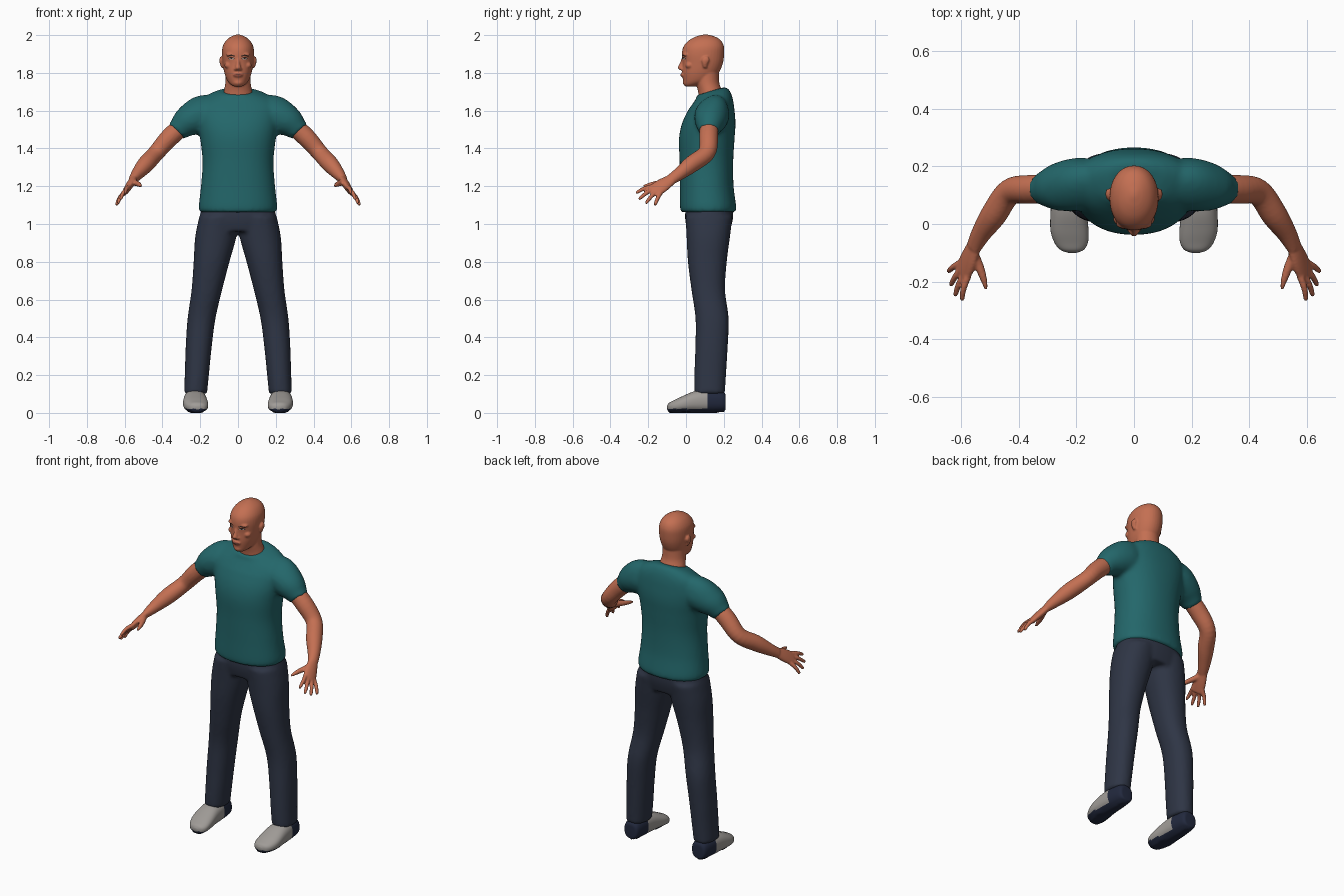
import bpy, bmesh, math
from mathutils import Vector, Matrix
from mathutils.bvhtree import BVHTree

if "Cube" in bpy.data.objects:
    bpy.data.objects.remove(bpy.data.objects["Cube"], do_unlink=True)


def material(name, rgb):
    m = bpy.data.materials.new(name)
    m.use_nodes = True
    m.diffuse_color = (*rgb, 1)
    m.node_tree.nodes["Principled BSDF"].inputs["Base Color"].default_value = (*rgb, 1)
    return m


SKIN = material("skin", (0.55, 0.16, 0.085))
SHIRT = material("teal cloth", (0.017, 0.135, 0.145))
TROUSER = material("dark denim", (0.028, 0.036, 0.06))
SHOE = material("grey canvas", (0.35, 0.33, 0.31))
SOLE = material("navy rubber", (0.016, 0.022, 0.048))
HAIR = material("dark brown", (0.04, 0.02, 0.015))
LIPS = material("lip red", (0.33, 0.085, 0.055))
EYE = material("eye white", (0.5, 0.42, 0.38))

HORIZONTAL = (Vector((1, 0, 0)), Vector((0, 1, 0)))
UPRIGHT = (Vector((1, 0, 0)), Vector((0, 0, 1)))


def spline(stations, steps=5):
    """Smooth the stations (x, y, z, half width, half depth) with a Catmull-Rom curve."""
    p = [stations[0]] + list(stations) + [stations[-1]]
    out = []
    for i in range(1, len(p) - 2):
        for k in range(steps):
            t = k / steps
            out.append([0.5 * (2 * b + (c - a) * t + (2 * a - 5 * b + 4 * c - d) * t * t
                               + (3 * b - a - 3 * c + d) * t ** 3)
                        for a, b, c, d in zip(*p[i - 1:i + 3])])
    return out + [list(stations[-1])]


def tube(bm, stations, axes=None, side=(0, 1, 0), power=2.0, mirror=1, n=28):
    """Closed loft; rings lie on fixed axes or across the path."""
    path = spline(stations)
    rings = []
    for i, (x, y, z, w, h) in enumerate(path):
        if axes:
            u, v = axes
        else:
            a, b = path[max(i - 1, 0)], path[min(i + 1, len(path) - 1)]
            t = (Vector(b[:3]) - Vector(a[:3])).normalized()
            u = Vector(side)
            u = (u - t * u.dot(t)).normalized()
            v = t.cross(u)
        ring = []
        for k in range(n):
            c, s = math.cos(math.tau * k / n), math.sin(math.tau * k / n)
            c = math.copysign(abs(c) ** (2 / power), c)
            s = math.copysign(abs(s) ** (2 / power), s)
            co = Vector((x, y, z)) + u * c * max(w, 0.002) + v * s * max(h, 0.002)
            co.x *= mirror
            ring.append(bm.verts.new(co))
        rings.append(ring)
    for a, b in zip(rings, rings[1:]):
        for k in range(n):
            bm.faces.new((a[k], a[(k + 1) % n], b[(k + 1) % n], b[k]))
    bm.faces.new(rings[0])
    bm.faces.new(rings[-1])


def ball(bm, centre, radii):
    bmesh.ops.create_uvsphere(bm, u_segments=20, v_segments=12, radius=1,
                              matrix=Matrix.Translation(centre) @ Matrix.Diagonal((*radii, 1)))


def finish(bm, name, mats, voxel=0, smooth=0):
    """Turn the bmesh into an object, fusing overlapping parts when a voxel size is given."""
    bmesh.ops.recalc_face_normals(bm, faces=bm.faces)
    me = bpy.data.meshes.new(name)
    bm.to_mesh(me)
    bm.free()
    for m in mats:
        me.materials.append(m)
    for p in me.polygons:
        p.use_smooth = True
    ob = bpy.data.objects.new(name, me)
    bpy.context.collection.objects.link(ob)
    if voxel:
        r = ob.modifiers.new("fuse", 'REMESH')
        r.mode, r.voxel_size, r.use_smooth_shade = 'VOXEL', voxel, True
        s = ob.modifiers.new("soften", 'SMOOTH')
        s.factor, s.iterations = 0.5, smooth
    return ob


# Shirt: torso and two sleeves, collar dipping at the front
bm = bmesh.new()
torso = [(1.062, .117, .2, .143), (1.09, .117, .208, .149), (1.2, .11, .196, .142),
         (1.33, .108, .188, .142), (1.45, .11, .2, .147), (1.53, .12, .214, .142),
         (1.6, .133, .22, .124), (1.65, .14, .2, .106), (1.685, .14, .14, .086),
         (1.702, .128, .088, .074)]
tube(bm, [(0, y, z, w, d) for z, y, w, d in torso], HORIZONTAL, power=2.2, n=48)
for s in (1, -1):
    tube(bm, [(.1, .14, 1.58, .08, .09), (.19, .138, 1.578, .092, .098), (.265, .128, 1.543, .083, .083),
              (.312, .122, 1.502, .06, .06), (.326, .12, 1.488, .057, .057)], mirror=s)
for v in bm.verts:
    if v.co.z > 1.6:
        v.co.z += 0.3 * (v.co.y - .125) * min((v.co.z - 1.6) / .09, 1)
finish(bm, "shirt", [SHIRT], .012, 5)

# Trousers: hips and two legs
bm = bmesh.new()
tube(bm, [(0, .125, 1.1, .185, .125), (0, .122, 1.03, .205, .127), (0, .12, .96, .205, .112)],
     HORIZONTAL, power=2.3, n=40)
leg = [(.1, .122, 1.04, .105, .125), (.118, .118, .93, .109, .115), (.14, .113, .8, .095, .103),
       (.165, .118, .65, .081, .089), (.193, .138, .5, .074, .088), (.208, .135, .35, .069, .086),
       (.218, .128, .2, .064, .084), (.225, .125, .1, .061, .081)]
for s in (1, -1):
    tube(bm, leg, HORIZONTAL, power=2.2, mirror=s)
finish(bm, "trousers", [TROUSER], .011, 4)

# Shoes: grey upper, navy heel and sole
shoe = [(.226, .21, .05, .02, .025), (.226, .2, .06, .045, .05), (.227, .13, .064, .056, .06),
        (.227, .05, .06, .062, .056), (.224, -.02, .046, .066, .042), (.218, -.065, .035, .058, .031),
        (.215, -.09, .03, .04, .023), (.214, -.1, .028, .014, .01)]
for s, label in ((1, "left_shoe"), (-1, "right_shoe")):
    bm = bmesh.new()
    tube(bm, shoe, UPRIGHT, power=2.4, mirror=s, n=36)
    for v in bm.verts:
        v.co.z = max(v.co.z, 0) if v.co.z > .01 else 0.004 * (v.co.z > .006)
    for f in bm.faces:
        c = f.calc_center_median()
        f.material_index = int(c.y > .11 or c.z < .022)
    finish(bm, label, [SHOE, SOLE])

# Arms with palms, fingers and thumbs
arm = [(.27, .122, 1.54, .048, .05), (.36, .12, 1.46, .05, .05), (.432, .11, 1.378, .046, .044),
       (.487, .032, 1.318, .045, .045), (.53, -.032, 1.268, .035, .034), (.556, -.08, 1.235, .03, .023)]
palm = [(.552, -.07, 1.24, .028, .02), (.572, -.12, 1.208, .04, .02), (.592, -.165, 1.177, .042, .016),
        (.596, -.174, 1.17, .036, .012)]
across = Vector((.39, .775, -.5))
knuckle = Vector((.589, -.158, 1.182))
tips = [(.598, -.265, 1.165), (.622, -.25, 1.132), (.637, -.213, 1.11), (.645, -.165, 1.1)]
for s, label in ((1, "left_arm"), (-1, "right_arm")):
    bm = bmesh.new()
    tube(bm, arm, mirror=s)
    tube(bm, palm, side=across, mirror=s)
    for i, tip in enumerate(tips):
        root = knuckle + across * (i - 1.5) * .021
        tip = Vector(tip)
        mid = root.lerp(tip, .5) + Vector((.004, 0, .005))
        tube(bm, [(*root, .012, .013), (*mid, .011, .011), (*tip.lerp(root, .06), .0085, .0085),
                  (*tip, .004, .004)], mirror=s, side=across, n=14)
    tube(bm, [(.56, -.095, 1.225, .018, .018), (.536, -.15, 1.215, .016, .015),
              (.522, -.19, 1.208, .012, .012), (.513, -.226, 1.2, .006, .006)], mirror=s, n=14)
    finish(bm, label, [SKIN], .0055, 2)

# Head: neck, skull, nose, brow, lips, chin and ears
bm = bmesh.new()
tube(bm, [(0, .14, 1.63, .09, .068), (0, .128, 1.7, .076, .064), (0, .114, 1.75, .067, .062),
          (0, .11, 1.82, .066, .064)], HORIZONTAL)
skull = [(1.728, .022, .02, .025), (1.738, .035, .038, .046), (1.76, .062, .057, .077),
         (1.8, .077, .072, .097), (1.85, .088, .081, .107), (1.9, .09, .085, .112),
         (1.94, .094, .081, .107), (1.972, .1, .063, .085), (1.992, .103, .037, .051),
         (2.003, .103, .008, .01)]
tube(bm, [(0, y, z, w, d) for z, y, w, d in skull], HORIZONTAL, power=2.1, n=36)
tube(bm, [(0, -.008, 1.885, .008, .012), (0, -.02, 1.85, .01, .014), (0, -.028, 1.826, .016, .016),
          (0, -.018, 1.814, .014, .012)], HORIZONTAL, n=18)
ball(bm, (0, -.018, 1.789), (.026, .011, .012))
ball(bm, (0, -.003, 1.749), (.024, .014, .016))
for s in (1, -1):
    ball(bm, (s * .034, .003, 1.897), (.03, .02, .01))
    ball(bm, (s * .05, .018, 1.84), (.022, .022, .018))
    ball(bm, (s * .014, -.02, 1.82), (.008, .011, .008))
    tube(bm, [(.08, .102, 1.826, .007, .009), (.086, .1, 1.845, .009, .014), (.09, .104, 1.868, .009, .02),
              (.088, .106, 1.886, .006, .012)], HORIZONTAL, mirror=s, n=16)
head = finish(bm, "head", [SKIN], .005, 3)

# Painted face: thin plates laid on the skin
bpy.context.view_layer.update()
skin = BVHTree.FromObject(head, bpy.context.evaluated_depsgraph_get())


def plate(name, x, z, rx, rz, mat, lift=.0015, arch=0.0):
    bm = bmesh.new()
    bmesh.ops.create_grid(bm, x_segments=12, y_segments=4, size=1)
    for v in bm.verts:
        u, w = v.co.x, v.co.y
        px = x + rx * u * math.sqrt(1 - w * w / 2)
        pz = z + rz * w * math.sqrt(1 - u * u / 2) - arch * u * u
        hit = skin.ray_cast(Vector((px, -1, pz)), Vector((0, 1, 0)))[0]
        v.co = (px, (hit.y if hit else 0) - lift, pz)
    finish(bm, name, [mat])


for s, label in ((1, "left"), (-1, "right")):
    plate(label + "_eyebrow", s * .036, 1.893, .022, .0035, HAIR, arch=.004)
    plate(label + "_lash_line", s * .035, 1.878, .017, .006, HAIR, arch=.002)
    plate(label + "_eye", s * .035, 1.876, .014, .004, EYE, .0025, .001)
    plate(label + "_iris", s * .035, 1.8765, .005, .004, HAIR, .0035)
plate("lips", 0, 1.789, .024, .008, LIPS)
plate("mouth_line", 0, 1.789, .023, .0014, HAIR, .0025)
